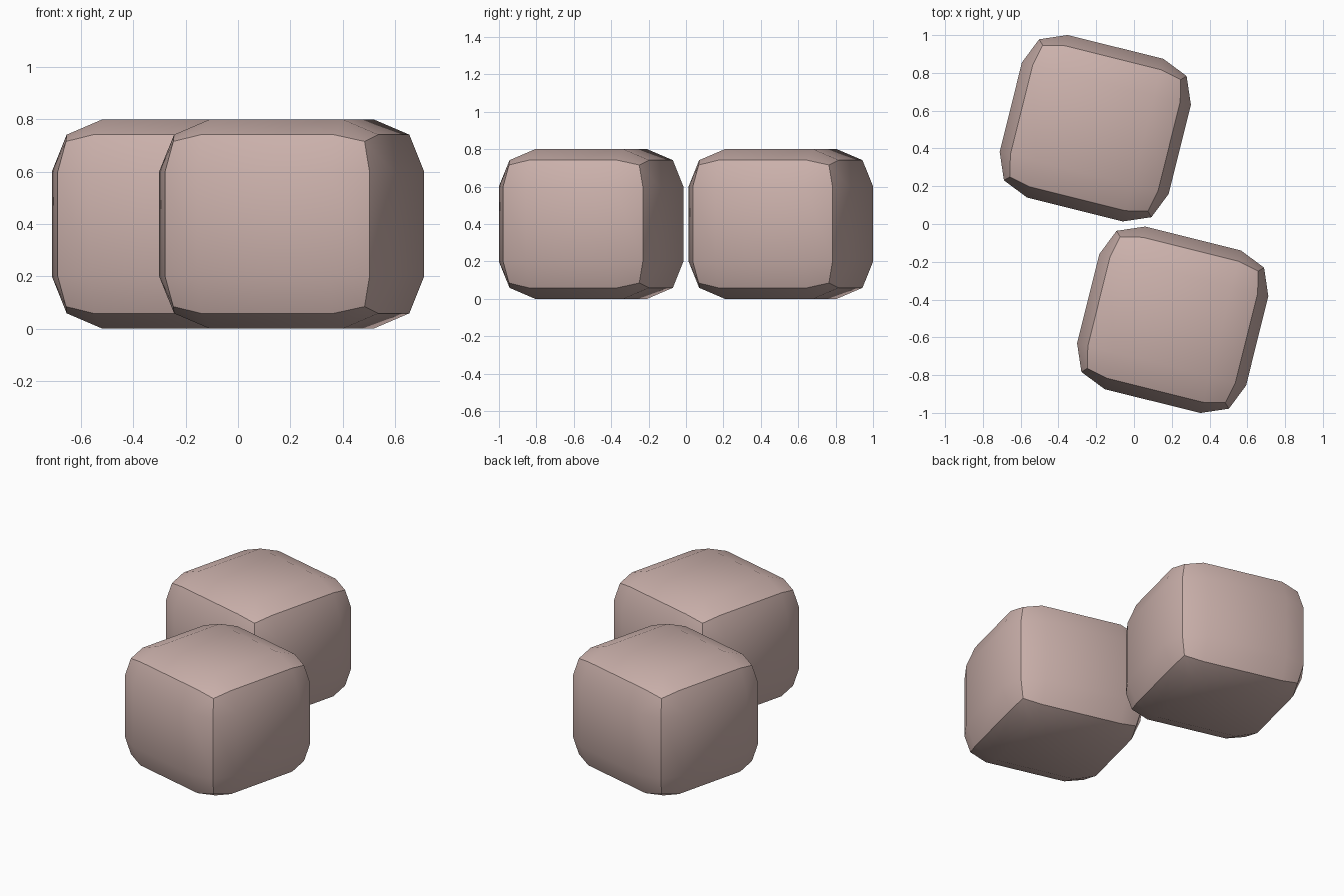
import bpy, bmesh
from math import radians
from mathutils import Matrix

if "Cube" in bpy.data.objects:
    bpy.data.objects.remove(bpy.data.objects["Cube"])

mat = bpy.data.materials.new("dusty_pink")
mat.diffuse_color = (0.60, 0.44, 0.41, 1)
mat.use_nodes = True
mat.node_tree.nodes["Principled BSDF"].inputs["Base Color"].default_value = mat.diffuse_color


def rounded_block(name, x, y):
    # Box with a two-step rounded bevel, turned slightly about z
    bm = bmesh.new()
    bmesh.ops.create_cube(bm, size=1)
    bmesh.ops.scale(bm, vec=(0.922, 0.887, 0.8), verts=bm.verts)
    bmesh.ops.bevel(bm, geom=bm.edges[:], offset=0.2, offset_type='OFFSET',
                    segments=2, profile=0.5, affect='EDGES')
    bmesh.ops.transform(bm, matrix=Matrix.Rotation(radians(-14), 4, 'Z'), verts=bm.verts)
    me = bpy.data.meshes.new(name)
    bm.to_mesh(me)
    bm.free()
    me.materials.append(mat)
    ob = bpy.data.objects.new(name, me)
    ob.location = (x, y, 0.4)
    bpy.context.collection.objects.link(ob)
    # Smooth within each face, crisp along the middle of each bevel
    bpy.ops.object.select_all(action='DESELECT')
    ob.select_set(True)
    bpy.context.view_layer.objects.active = ob
    bpy.ops.object.shade_smooth_by_angle(angle=radians(30))


rounded_block("front_block", 0.205, -0.507)
rounded_block("back_block", -0.205, 0.507)
